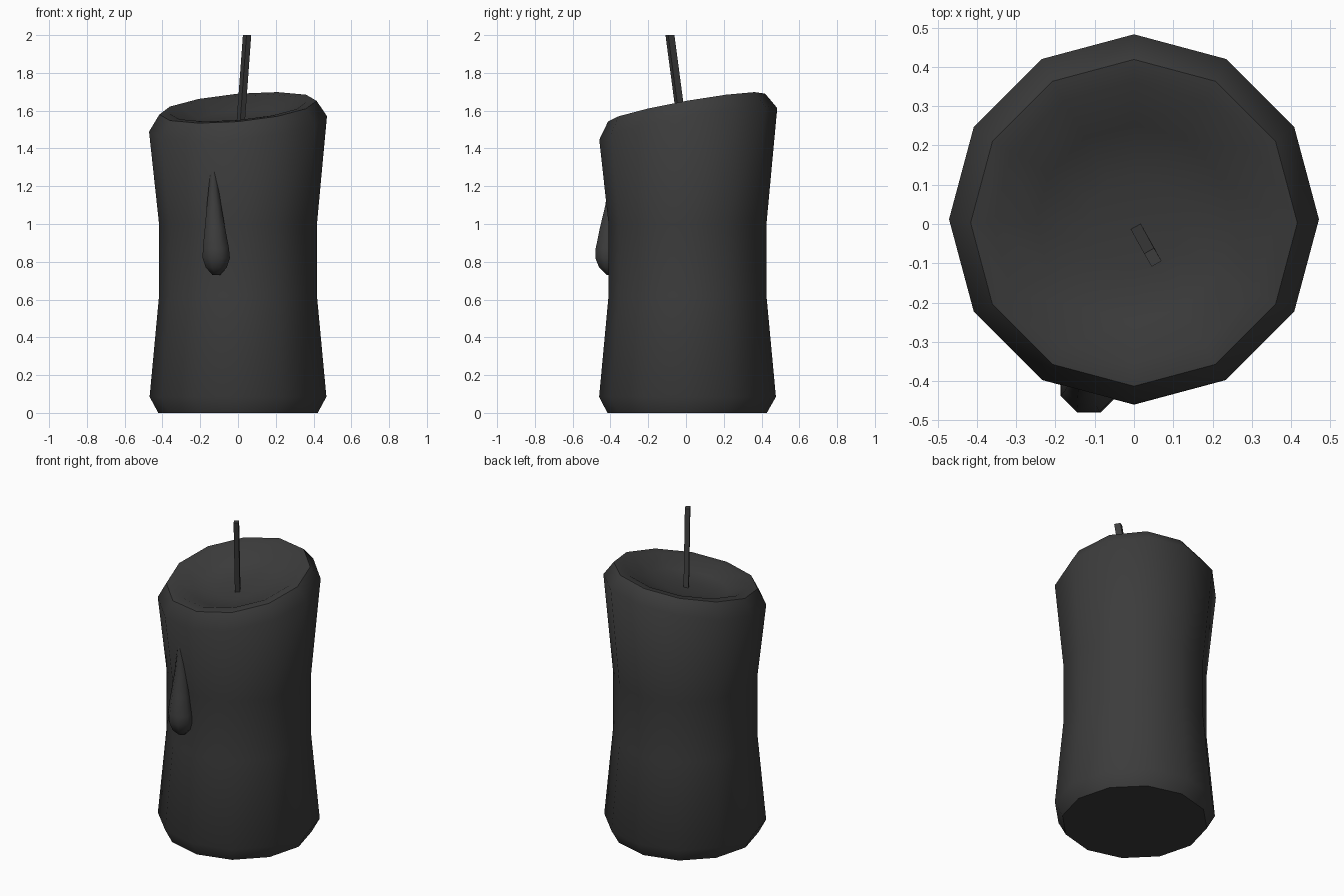
import bpy, bmesh, math
from mathutils import Vector

if "Cube" in bpy.data.objects:
    bpy.data.objects.remove(bpy.data.objects["Cube"])

SIDES = 12
dark = bpy.data.materials.new("dark_wax")
dark.diffuse_color = (0.045, 0.045, 0.045, 1)
dark.use_nodes = True
dark.node_tree.nodes["Principled BSDF"].inputs["Base Color"].default_value = dark.diffuse_color


def make_object(name, bm, angle=50):
    bmesh.ops.recalc_face_normals(bm, faces=bm.faces)
    mesh = bpy.data.meshes.new(name)
    bm.to_mesh(mesh)
    bm.free()
    ob = bpy.data.objects.new(name, mesh)
    bpy.context.collection.objects.link(ob)
    mesh.materials.append(dark)
    bpy.ops.object.select_all(action='DESELECT')
    ob.select_set(True)
    bpy.context.view_layer.objects.active = ob
    bpy.ops.object.shade_smooth_by_angle(angle=math.radians(angle))
    return ob


def loft(bm, rings):
    """Bridge consecutive rings of verts with quads and return the rings."""
    for a, b in zip(rings, rings[1:]):
        n = len(a)
        for i in range(n):
            j = (i + 1) % n
            bm.faces.new((a[i], a[j], b[j], b[i]))
    return rings


def ring(bm, centre, r, sides, start=0.0, slope=(0, 0)):
    cx, cy, cz = centre
    verts = []
    for i in range(sides):
        a = start + math.tau * i / sides
        dx, dy = r * math.cos(a), r * math.sin(a)
        verts.append(bm.verts.new((cx + dx, cy + dy, cz + slope[0] * dx + slope[1] * dy)))
    return verts


# Candle body: waisted wall, slanted bevelled top, lip and melted hollow
TILT = (0.087, 0.178)
profile = [  # radius, centre y, z, tilted
    (0.422, 0.006, 0.0, 0), (0.468, 0.008, 0.085, 0),
    (0.418, 0.008, 0.62, 0), (0.418, 0.008, 1.0, 0),
    (0.471, 0.012, 1.53, 1), (0.416, 0.003, 1.616, 1),
    (0.360, 0.003, 1.614, 1), (0.25, 0.002, 1.556, 1), (0.12, 0.0, 1.534, 1),
]
bm = bmesh.new()
rings = loft(bm, [ring(bm, (0, cy, z), r, SIDES, slope=TILT if t else (0, 0))
                  for r, cy, z, t in profile])
bm.faces.new(rings[0][::-1])
bm.faces.new(rings[-1])
make_object("candle_body", bm)

# Wick: thin leaning square bar
bm = bmesh.new()
along = Vector((0.5, -0.866, 0)) * 0.019
across = Vector((0.866, 0.5, 0)) * 0.0145
ends = []
for c in (Vector((0.010, -0.016, 1.48)), Vector((0.048, -0.085, 2.0))):
    ends.append([bm.verts.new(c + s * along + t * across)
                 for s, t in ((-1, -1), (1, -1), (1, 1), (-1, 1))])
loft(bm, ends)
bm.faces.new(ends[0][::-1])
bm.faces.new(ends[1])
make_object("wick", bm, 30)

# Wax drip running down the front
drip = [  # x, y, z, radius
    (-0.115, -0.40, 0.73, 0.022), (-0.115, -0.405, 0.77, 0.060),
    (-0.115, -0.408, 0.82, 0.078), (-0.117, -0.409, 0.87, 0.075),
    (-0.122, -0.402, 0.98, 0.058), (-0.127, -0.389, 1.10, 0.041),
    (-0.130, -0.390, 1.22, 0.024), (-0.132, -0.395, 1.32, 0.008),
]
bm = bmesh.new()
rings = loft(bm, [ring(bm, (x, y, z), r, 8, math.pi / 8) for x, y, z, r in drip])
bm.faces.new(rings[0][::-1])
bm.faces.new(rings[-1])
make_object("wax_drip", bm, 60)
